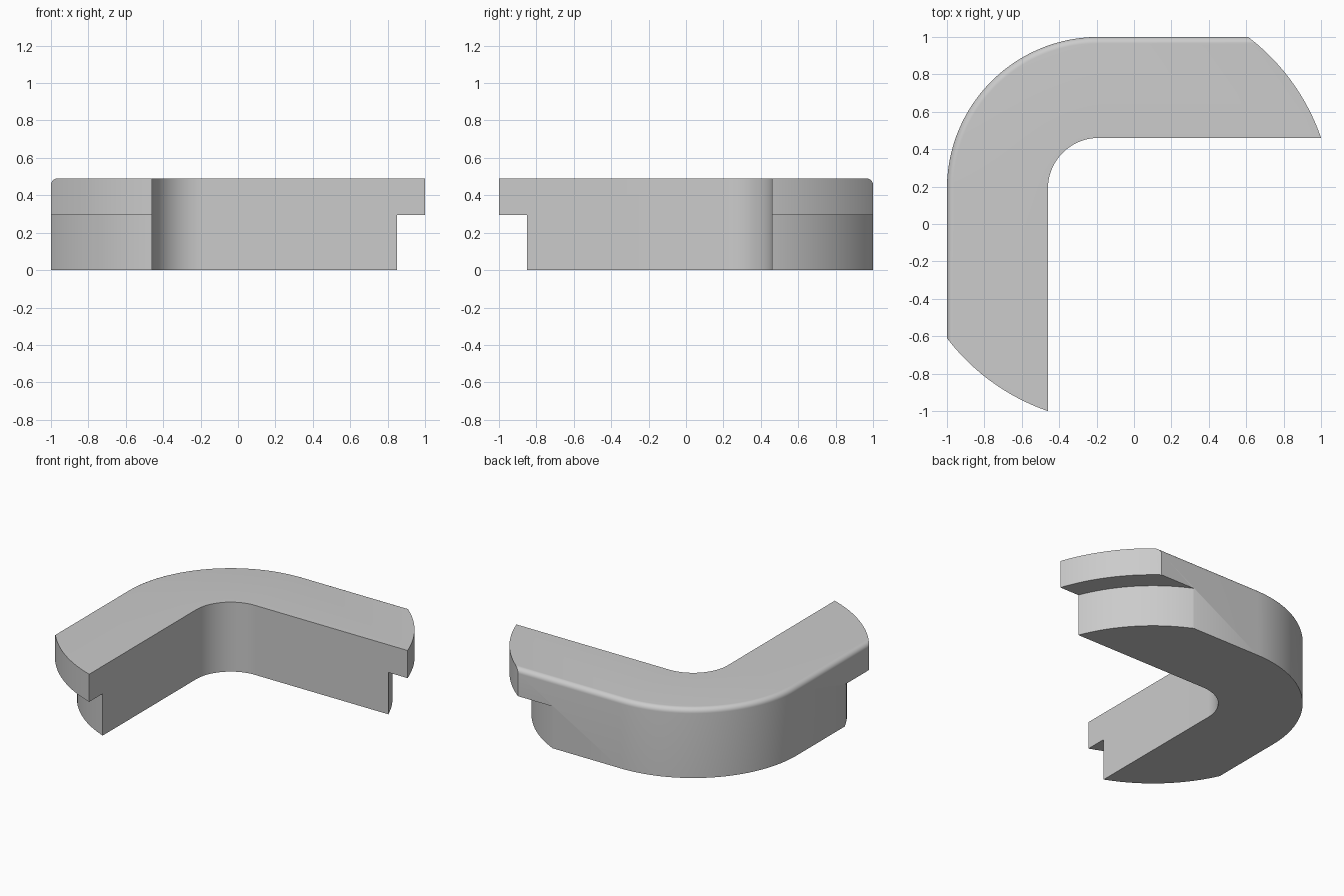
import bpy, bmesh
from math import cos, sin, pi, radians

if "Cube" in bpy.data.objects:
    bpy.data.objects.remove(bpy.data.objects["Cube"], do_unlink=True)

BEND = (-0.19, 0.19)      # centre of the elbow
INNER, OUTER = 0.27, 0.81
TOP, STEP = 0.49, 0.295
FILLET = 0.035

grey = bpy.data.materials.new("plain grey")
grey.use_nodes = True
colour = (0.6, 0.6, 0.6, 1)
grey.diffuse_color = colour
grey.node_tree.nodes["Principled BSDF"].inputs["Base Color"].default_value = colour


def skin(name, rings, closed):
    """Join equal rings of points into a solid."""
    bm = bmesh.new()
    loops = [[bm.verts.new(p) for p in ring] for ring in rings]
    n = len(loops[0])
    pairs = list(zip(loops, loops[1:]))
    if closed:
        pairs.append((loops[-1], loops[0]))
    for a, b in pairs:
        for i in range(n):
            j = (i + 1) % n
            bm.faces.new((a[i], a[j], b[j], b[i]))
    if not closed:
        bm.faces.new(loops[0])
        bm.faces.new(loops[-1])
    bmesh.ops.recalc_face_normals(bm, faces=bm.faces)
    mesh = bpy.data.meshes.new(name)
    bm.to_mesh(mesh)
    bm.free()
    mesh.materials.append(grey)
    obj = bpy.data.objects.new(name, mesh)
    bpy.context.collection.objects.link(obj)
    return obj


# Cross-section of the rail: distance from the bend centre, height
section = [(INNER, 0), (OUTER, 0)]
for k in range(9):
    a = k / 8 * pi / 2
    section.append((OUTER - FILLET + FILLET * cos(a), TOP - FILLET + FILLET * sin(a)))
section.append((INNER, TOP))


def station(angle, dx=0, dy=0):
    return [(BEND[0] + r * cos(angle) + dx, BEND[1] + r * sin(angle) + dy, z)
            for r, z in section]


# Elbow rail: straight arm, quarter bend, straight arm
SEGS = 40
rings = [station(pi, dy=-1.6)]
rings += [station(pi - pi / 2 * i / SEGS) for i in range(SEGS + 1)]
rings.append(station(pi / 2, dx=1.6))
rail = skin("elbow_rail", rings, False)

# Stepped round trimmer that shapes both arm ends
trim_profile = [(1.008, -0.2), (1.008, STEP), (1.149, STEP), (1.149, 0.8)]
N = 256
stack = [[(-0.086 + r * cos(2 * pi * i / N), 0.086 + r * sin(2 * pi * i / N), z)
          for i in range(N)] for r, z in trim_profile]
trimmer = skin("end_trimmer", stack, False)
trimmer.hide_render = True

trim = rail.modifiers.new("trim ends", "BOOLEAN")
trim.operation = "INTERSECT"
trim.solver = "EXACT"
trim.object = trimmer

bpy.ops.object.select_all(action="DESELECT")
rail.select_set(True)
bpy.context.view_layer.objects.active = rail
bpy.ops.object.modifier_apply(modifier=trim.name)
bpy.data.objects.remove(trimmer, do_unlink=True)
bpy.ops.object.shade_smooth_by_angle(angle=radians(30))
